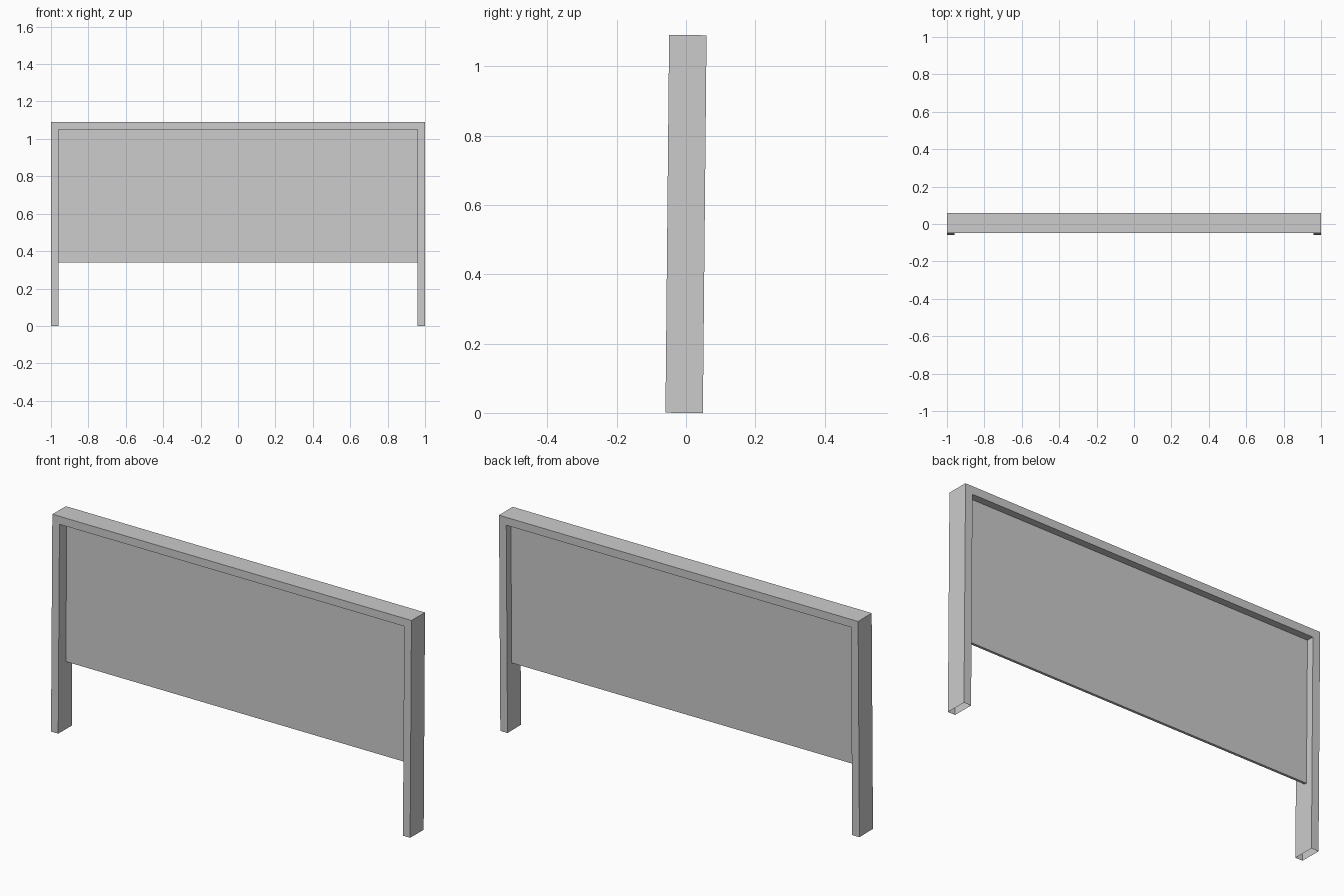
import bpy, bmesh
from mathutils import Matrix

if "Cube" in bpy.data.objects:
    bpy.data.objects.remove(bpy.data.objects["Cube"], do_unlink=True)

HEIGHT, DEPTH, RAIL = 1.09, 0.108, 0.04
LEAN = Matrix.Translation((0, 0, 0.545)) @ Matrix.Rotation(-0.0097, 4, "X") @ Matrix.Translation((0, 0, -0.545))

grey = bpy.data.materials.new("plain grey")
grey.use_nodes = True
grey.diffuse_color = (0.6, 0.6, 0.6, 1)
grey.node_tree.nodes["Principled BSDF"].inputs["Base Color"].default_value = (0.6, 0.6, 0.6, 1)


def extruded(name, outline, y0, y1, open_bottom=False):
    """Extrude an x-z outline from y0 to y1, optionally leaving its feet open."""
    bm = bmesh.new()
    face = bm.faces.new([bm.verts.new((x, y0, z)) for x, z in outline])
    moved = bmesh.ops.extrude_face_region(bm, geom=[face], use_keep_orig=True)["geom"]
    bmesh.ops.translate(bm, vec=(0, y1 - y0, 0),
                        verts=[g for g in moved if isinstance(g, bmesh.types.BMVert)])
    bmesh.ops.recalc_face_normals(bm, faces=bm.faces[:])
    if open_bottom:
        feet = [f for f in bm.faces if all(v.co.z < 0.001 for v in f.verts)]
        bmesh.ops.delete(bm, geom=feet, context="FACES_ONLY")
    bm.transform(LEAN)
    mesh = bpy.data.meshes.new(name)
    bm.to_mesh(mesh)
    bm.free()
    mesh.materials.append(grey)
    obj = bpy.data.objects.new(name, mesh)
    bpy.context.collection.objects.link(obj)
    return obj


# Hollow frame: two legs joined by a top rail, open at the feet
inner, under = 1 - RAIL, HEIGHT - RAIL
half = [(inner, 0), (1, 0), (1, HEIGHT)]
arch = half + [(-x, z) for x, z in reversed(half)] + [(-inner, under), (inner, under)]
extruded("frame", arch, -DEPTH / 2, DEPTH / 2, open_bottom=True)

# Thin panel set between the legs
panel = [(-inner, 0.34), (inner, 0.34), (inner, under), (-inner, under)]
extruded("panel", panel, 0.004, 0.017)
